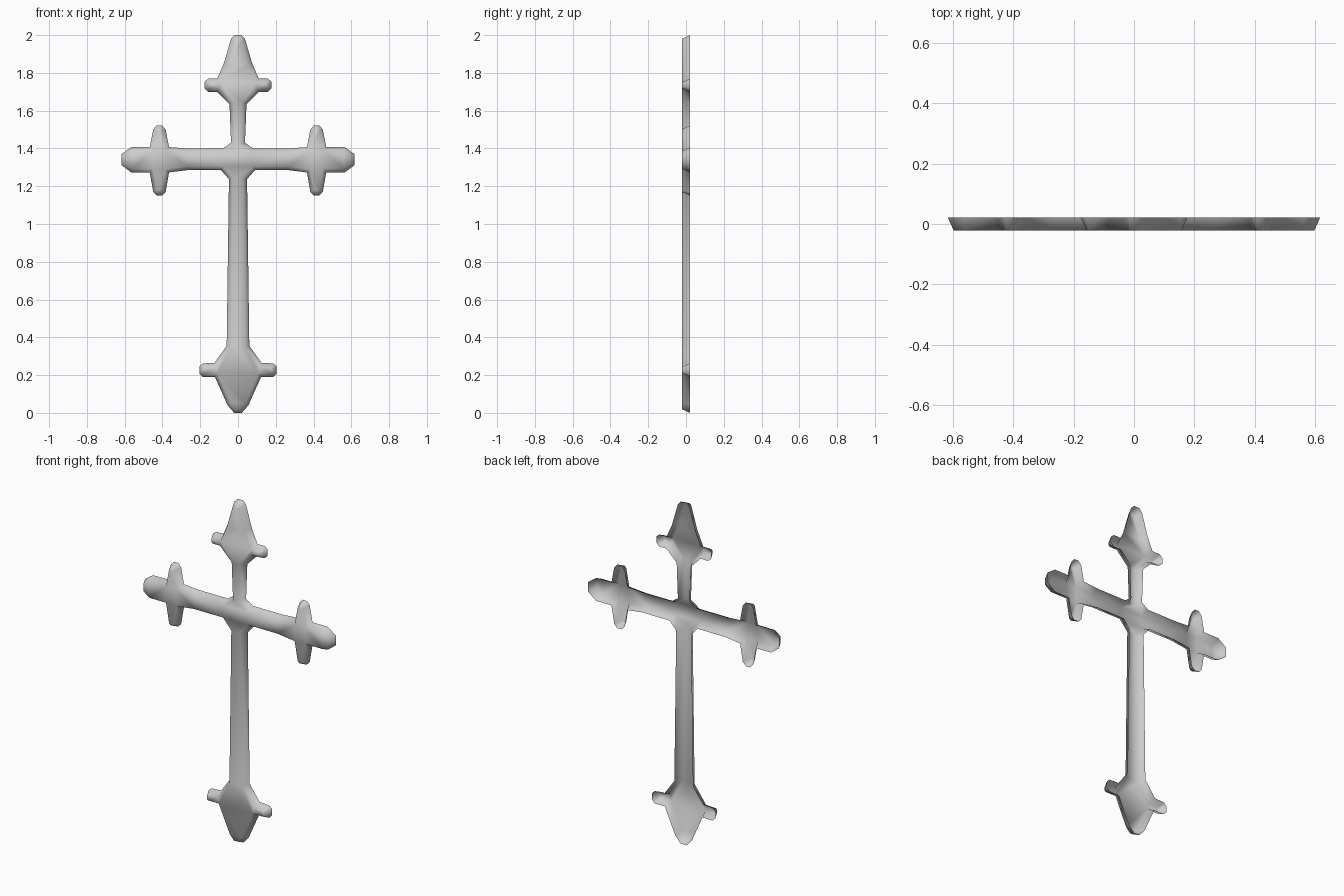
import bpy, bmesh

BACK, FRONT, INSET = 0.022, -0.022, 0.02

# right half of the outline (x, z), from top point to bottom point
half = [
    # top spearhead with side stub
    (0.018, 2.0), (0.037, 1.98), (0.075, 1.85), (0.11, 1.77),
    (0.158, 1.77), (0.177, 1.753), (0.177, 1.718), (0.158, 1.70), (0.11, 1.70),
    # upper shaft and inner corner
    (0.045, 1.635), (0.037, 1.43), (0.08, 1.4),
    # arm with cross branch
    (0.27, 1.4), (0.365, 1.407), (0.383, 1.50), (0.402, 1.522),
    (0.43, 1.522), (0.449, 1.50), (0.467, 1.407),
    (0.565, 1.407), (0.617, 1.37), (0.617, 1.312), (0.565, 1.273),
    (0.467, 1.273), (0.449, 1.17), (0.43, 1.15), (0.402, 1.15),
    (0.383, 1.17), (0.365, 1.273), (0.27, 1.285),
    # inner corner and long shaft
    (0.09, 1.285), (0.048, 1.237), (0.06, 0.355),
    # bottom spearhead with side stub
    (0.125, 0.265), (0.187, 0.262), (0.205, 0.245), (0.205, 0.208),
    (0.187, 0.19), (0.122, 0.19), (0.055, 0.04), (0.02, 0.0),
]
outline = half + [(-x, z) for x, z in reversed(half)]

bm = bmesh.new()
face = bm.faces.new([bm.verts.new((x, BACK, z)) for x, z in outline])
face.normal_update()
if face.normal.y > 0:
    face.normal_flip()

# sloping rim: inset the front plate and bring it forward, back left open
bmesh.ops.inset_region(bm, faces=[face], thickness=INSET,
                       use_boundary=True, use_even_offset=True)
for v in face.verts:
    v.co.y = FRONT

bmesh.ops.triangulate(bm, faces=[face])
for f in bm.faces:
    f.smooth = True

mesh = bpy.data.meshes.new("ornate_cross")
bm.to_mesh(mesh)
bm.free()
cross = bpy.data.objects.new("ornate_cross", mesh)
bpy.context.collection.objects.link(cross)
